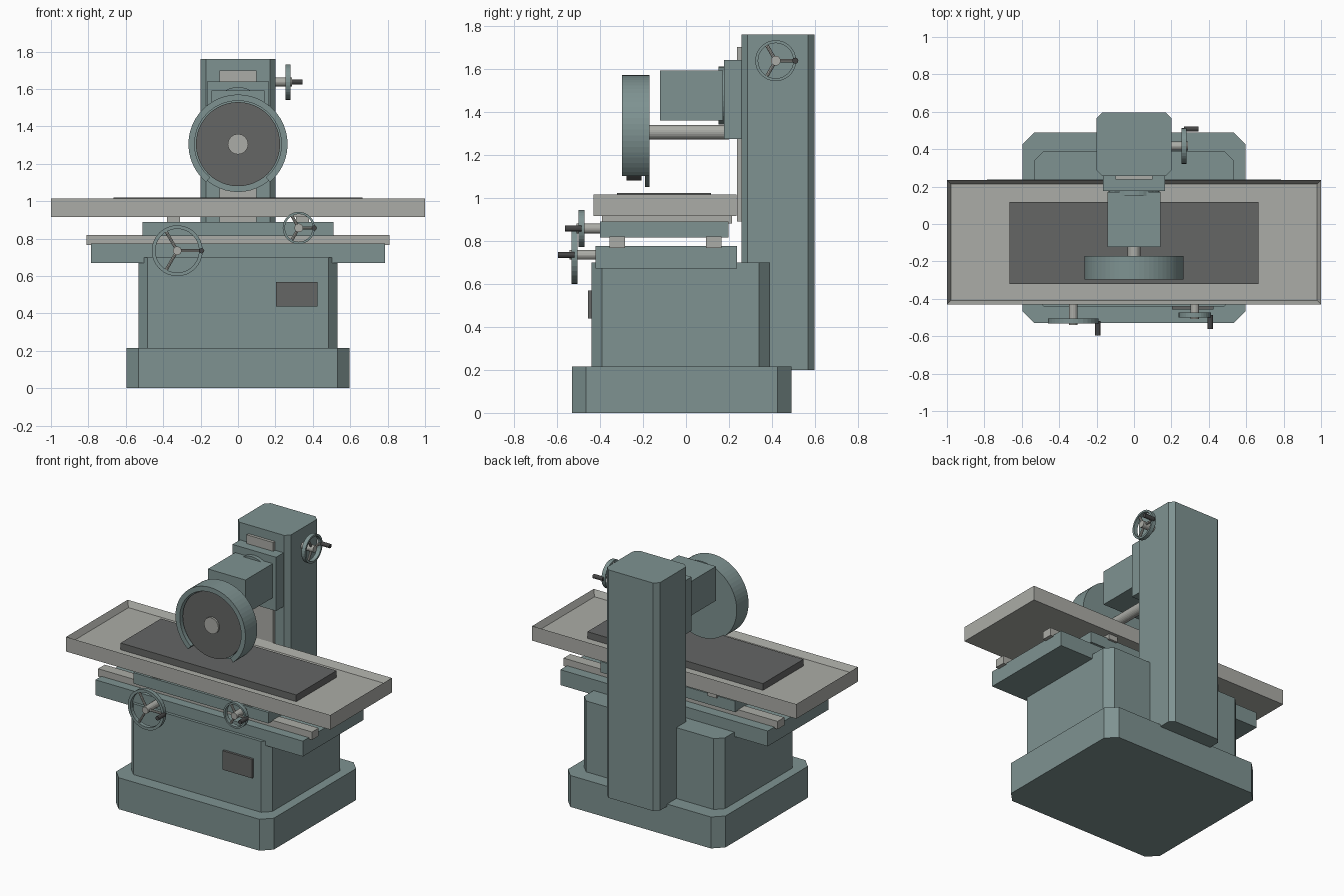
import bpy, bmesh, math
from mathutils import Matrix, Vector

cube = bpy.data.objects.get("Cube")
if cube:
    bpy.data.objects.remove(cube, do_unlink=True)


def material(name, rgb):
    m = bpy.data.materials.new(name)
    m.use_nodes = True
    m.diffuse_color = (*rgb, 1)
    m.node_tree.nodes["Principled BSDF"].inputs["Base Color"].default_value = (*rgb, 1)
    return m


PAINT = material("grey green paint", (0.21, 0.29, 0.285))
STEEL = material("light steel", (0.41, 0.415, 0.385))
DARK = material("dark grey", (0.128, 0.132, 0.13))
GRIP = material("black grip", (0.06, 0.06, 0.06))


def finish(name, bm, mat, matrix=None):
    bmesh.ops.recalc_face_normals(bm, faces=bm.faces)
    if matrix:
        bm.transform(matrix)
    mesh = bpy.data.meshes.new(name)
    bm.to_mesh(mesh)
    bm.free()
    mesh.materials.append(mat)
    ob = bpy.data.objects.new(name, mesh)
    bpy.context.collection.objects.link(ob)
    return ob


def block(name, x, y, z, mat, chamfer=0):
    """Box from (min, max) ranges, optionally with chamfered vertical edges."""
    bm = bmesh.new()
    bmesh.ops.create_cube(bm, size=1)
    for v in bm.verts:
        v.co = [r[0] if c < 0 else r[1] for c, r in zip(v.co, (x, y, z))]
    if chamfer:
        upright = [e for e in bm.edges
                   if abs(e.verts[0].co.z - e.verts[1].co.z) > 0.01]
        bmesh.ops.bevel(bm, geom=upright, offset=chamfer, segments=1, affect='EDGES')
    return finish(name, bm, mat)


def rod(name, start, end, radius, mat, sides=16, matrix=None):
    """Cylinder between two points."""
    a, b = Vector(start), Vector(end)
    bm = bmesh.new()
    bmesh.ops.create_cone(bm, cap_ends=True, segments=sides, radius1=radius,
                          radius2=radius, depth=(b - a).length)
    turn = (b - a).to_track_quat('Z', 'Y').to_matrix().to_4x4()
    bm.transform(Matrix.Translation((a + b) / 2) @ turn)
    return finish(name, bm, mat, matrix)


def ring(name, outer, inner, y, mat, matrix, start=0, sweep=360, steps=48):
    """Square-section ring, or part of one, around the y axis."""
    bm = bmesh.new()
    full = sweep == 360
    sections = []
    for i in range(steps if full else steps + 1):
        a = math.radians(start + sweep * i / steps)
        sections.append([bm.verts.new((r * math.cos(a), d, r * math.sin(a)))
                         for r, d in ((outer, y[0]), (outer, y[1]),
                                      (inner, y[1]), (inner, y[0]))])
    pairs = list(zip(sections, sections[1:]))
    if full:
        pairs.append((sections[-1], sections[0]))
    else:
        bm.faces.new(sections[0])
        bm.faces.new(sections[-1])
    for s, t in pairs:
        for k in range(4):
            n = (k + 1) % 4
            bm.faces.new((s[k], s[n], t[n], t[k]))
    return finish(name, bm, mat, matrix)


def handwheel(name, mount, radius, reach, turn=0):
    """Three-spoke handwheel whose shaft sticks out along local -y."""
    m = Matrix.Translation(mount) @ Matrix.Rotation(math.radians(turn), 4, 'Z')
    ring(name + "_rim", radius, radius * 0.86, (-reach, -reach + 0.028), PAINT, m, steps=32)
    rod(name + "_shaft", (0, 0.02, 0), (0, -reach - 0.008, 0), 0.023, STEEL, matrix=m)
    mid = -reach + 0.014
    for i in range(3):
        a = math.radians(120 * i)
        tip = Vector((math.cos(a), 0, math.sin(a))) * radius * 0.92
        rod(f"{name}_spoke_{i + 1}", (0, mid, 0), tip + Vector((0, mid, 0)),
            0.008, STEEL, 8, m)
    grip_x = radius * 0.96
    rod(name + "_grip", (grip_x, mid, 0), (grip_x, -reach - 0.062, 0), 0.014, GRIP, 12, m)


# Base, body and column
block("base", (-0.597, 0.597), (-0.53, 0.49), (0, 0.215), PAINT, 0.065)
block("body", (-0.533, 0.533), (-0.44, 0.39), (0.215, 0.7), PAINT, 0.05)
block("column", (-0.2, 0.2), (0.257, 0.597), (0.2, 1.76), PAINT, 0.03)
block("control_panel", (0.202, 0.426), (-0.456, -0.44), (0.438, 0.568), DARK)

# Saddle, guide rails and cross slide
block("saddle", (-0.785, 0.785), (-0.42, 0.238), (0.67, 0.775), PAINT)
for label, y in (("front", -0.32), ("back", 0.13)):
    block(label + "_rail", (-0.81, 0.81), (y - 0.036, y + 0.036), (0.766, 0.82), STEEL)
block("cross_slide", (-0.51, 0.51), (-0.4, 0.198), (0.815, 0.89), PAINT)
for label, x in (("right", -0.345), ("left", 0.345)):
    block(label + "_table_guide", (x - 0.034, x + 0.034), (-0.39, 0.213),
          (0.88, 0.92), STEEL)

# Table tray: inset the top face and sink it
table = block("table", (-1, 1), (-0.43, 0.235), (0.915, 1.015), STEEL)
bm = bmesh.new()
bm.from_mesh(table.data)
top = max(bm.faces, key=lambda f: f.calc_center_median().z)
bmesh.ops.inset_region(bm, faces=[top], thickness=0.03)
bmesh.ops.translate(bm, verts=top.verts, vec=(0, 0, -0.04))
bm.to_mesh(table.data)
bm.free()
block("magnetic_chuck", (-0.665, 0.665), (-0.32, 0.117), (0.97, 1.021), DARK)

# Column slideway and grinding head
block("column_slideway", (-0.1, 0.1), (0.237, 0.262), (0.89, 1.7), STEEL)
block("head_slide", (-0.165, 0.165), (0.176, 0.257), (1.272, 1.64), PAINT)
block("head", (-0.142, 0.142), (-0.122, 0.172), (1.358, 1.592), PAINT)
rod("head_flange", (0, 0.15, 1.475), (0, 0.18, 1.475), 0.135, PAINT, 32)

# Spindle, grinding wheel and guard
Z = 1.305
rod("spindle", (0, -0.25, Z), (0, 0.2, Z), 0.034, STEEL, 24)
rod("guard_back", (0, -0.19, Z), (0, -0.17, Z), 0.256, PAINT, 48)
ring("wheel_guard", 0.265, 0.232, (-0.298, -0.17), PAINT,
     Matrix.Translation((0, 0, Z)), -50, 280)
rod("grinding_wheel", (0, -0.277, Z), (0, -0.208, Z), 0.225, DARK, 48)
rod("wheel_hub", (0, -0.29, Z), (0, -0.26, Z), 0.055, STEEL, 16)

# Handwheels
handwheel("table_handwheel", (-0.325, -0.42, 0.735), 0.136, 0.113)
handwheel("cross_handwheel", (0.325, -0.4, 0.857), 0.086, 0.1)
handwheel("head_handwheel", (0.2, 0.417, 1.637), 0.095, 0.082, 90)
